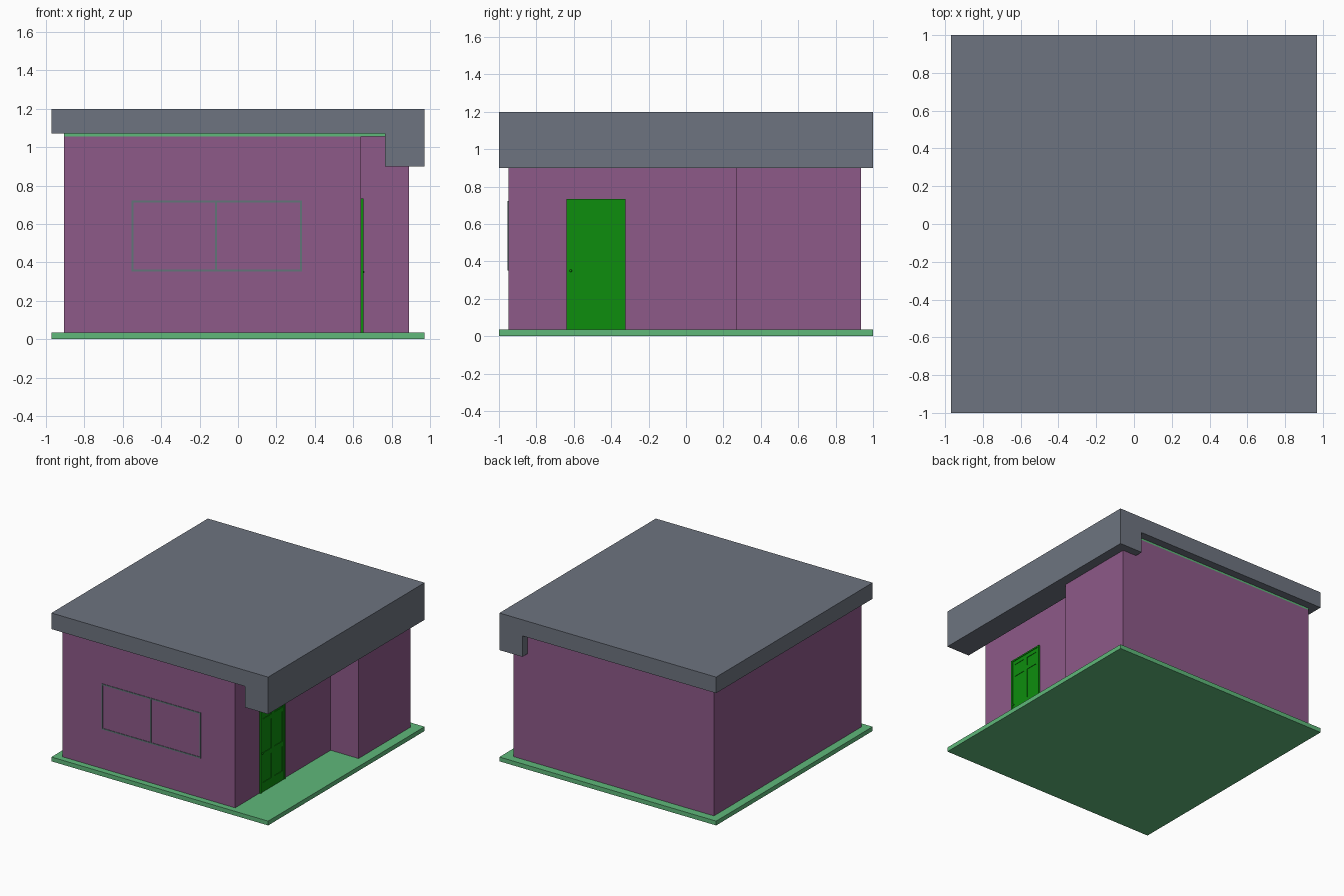
import bpy
import bmesh
from mathutils import Vector

cube = bpy.data.objects.get("Cube")
if cube:
    bpy.data.objects.remove(cube, do_unlink=True)


def make_material(name, rgb):
    mat = bpy.data.materials.new(name)
    mat.use_nodes = True
    color = (*rgb, 1.0)
    mat.diffuse_color = color
    mat.node_tree.nodes["Principled BSDF"].inputs["Base Color"].default_value = color
    return mat


WALL = make_material("plum wall", (0.27, 0.10, 0.25))
ROOF = make_material("slate roof", (0.155, 0.175, 0.215))
SLAB = make_material("soft green slab", (0.115, 0.48, 0.195))
DOOR = make_material("bright green door", (0.004, 0.27, 0.004))
FRAME = make_material("grey window frame", (0.12, 0.18, 0.19))


def finish(name, bm, mat):
    bmesh.ops.recalc_face_normals(bm, faces=bm.faces)
    mesh = bpy.data.meshes.new(name)
    bm.to_mesh(mesh)
    bm.free()
    mesh.materials.append(mat)
    obj = bpy.data.objects.new(name, mesh)
    bpy.context.collection.objects.link(obj)
    return obj


def add_box(bm, x, y, z):
    """Add a box given its (low, high) range on each axis."""
    verts = bmesh.ops.create_cube(bm, size=1)["verts"]
    for v in verts:
        v.co = Vector([(a + b) / 2 + c * (b - a) for (a, b), c in zip((x, y, z), v.co)])


def boxes(name, ranges, mat):
    bm = bmesh.new()
    for r in ranges:
        add_box(bm, *r)
    return finish(name, bm, mat)


def prism(name, points, direction, mat):
    """Extrude a closed outline of 3D points."""
    bm = bmesh.new()
    face = bm.faces.new([bm.verts.new(p) for p in points])
    result = bmesh.ops.extrude_face_region(bm, geom=[face], use_keep_orig=True)
    moved = [v for v in result["geom"] if isinstance(v, bmesh.types.BMVert)]
    bmesh.ops.translate(bm, verts=moved, vec=direction)
    return finish(name, bm, mat)


# Main levels and footprint
FLOOR, WALL_TOP, EAVE, TOP = 0.035, 1.055, 1.07, 1.2
LEFT, PORCH, RIGHT = -0.905, 0.64, 0.89
FRONT, STEP, BACK = -0.95, 0.27, 0.935
EDGE = 0.97

# Ground slab
boxes("floor_slab", [((-EDGE, EDGE), (-1, 1), (0, FLOOR))], SLAB)

# L-shaped walls around the side porch
outline = [(LEFT, FRONT), (PORCH, FRONT), (PORCH, STEP),
           (RIGHT, STEP), (RIGHT, BACK), (LEFT, BACK)]
prism("walls", [(x, y, FLOOR) for x, y in outline], (0, 0, WALL_TOP - FLOOR), WALL)

# Ceiling slab under the roof
boxes("ceiling_slab", [((LEFT, RIGHT), (FRONT, BACK), (WALL_TOP, EAVE))], SLAB)

# Roof with a deep beam over the porch side
BEAM, BEAM_BOTTOM = 0.765, 0.9
profile = [(-EDGE, TOP), (-EDGE, EAVE), (BEAM, EAVE),
           (BEAM, BEAM_BOTTOM), (EDGE, BEAM_BOTTOM), (EDGE, TOP)]
prism("roof", [(x, -1, z) for x, z in profile], (0, 2, 0), ROOF)


def rect_frame(a0, a1, b0, b1, w):
    """Four strips around a rectangle, as pairs of ranges."""
    return [((a0, a0 + w), (b0, b1)), ((a1 - w, a1), (b0, b1)),
            ((a0 + w, a1 - w), (b0, b0 + w)), ((a0 + w, a1 - w), (b1 - w, b1))]


# Window frame with a central mullion
strips = rect_frame(-0.555, 0.333, 0.352, 0.722, 0.011)
strips.append(((-0.12, -0.109), (0.363, 0.711)))
boxes("window_frame", [(x, (FRONT - 0.004, FRONT + 0.004), z) for x, z in strips], FRAME)

# Door casing
D0, D1, DOOR_TOP = -0.64, -0.323, 0.733
casing = rect_frame(D0, D1, FLOOR, DOOR_TOP, 0.012)
casing = [s for s in casing if s[1][0] > FLOOR or s[1][1] == DOOR_TOP]
boxes("door_casing", [((PORCH - 0.005, PORCH + 0.013), y, z) for y, z in casing], DOOR)

# Door leaf: a back plate with raised stiles and rails leaving six panels
Y0, Y1, Z1 = D0 + 0.012, D1 - 0.012, DOOR_TOP - 0.012
boxes("door_leaf", [((PORCH, PORCH + 0.004), (Y0, Y1), (FLOOR, Z1))], DOOR)
columns = [(-0.605, -0.5), (-0.462, -0.358)]
rows = [(0.11, 0.31), (0.35, 0.59), (0.625, 0.69)]


def gaps(low, high, spans):
    """Ranges left between the spans."""
    cuts = [low] + [c for s in spans for c in s] + [high]
    return list(zip(cuts[::2], cuts[1::2]))


bars = [(y, (FLOOR, Z1)) for y in gaps(Y0, Y1, columns)]
bars += [(y, z) for y in columns for z in gaps(FLOOR, Z1, rows)]
boxes("door_stiles_and_rails", [((PORCH, PORCH + 0.008), y, z) for y, z in bars], DOOR)

# Door knob
bm = bmesh.new()
bmesh.ops.create_uvsphere(bm, u_segments=12, v_segments=8, radius=0.007)
bmesh.ops.translate(bm, verts=bm.verts, vec=(PORCH + 0.011, -0.617, 0.35))
knob = finish("door_knob", bm, DOOR)
for poly in knob.data.polygons:
    poly.use_smooth = True
